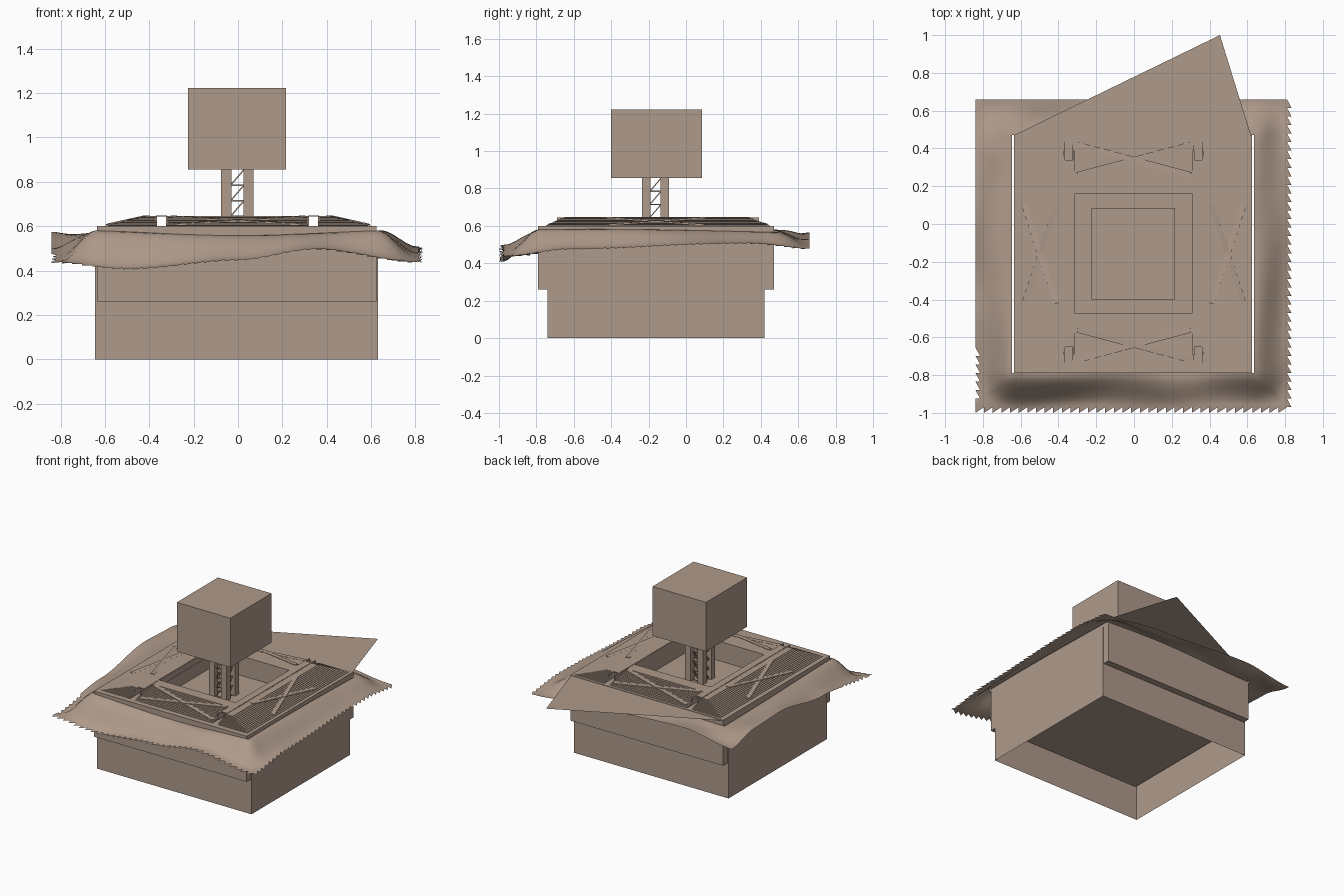
import bpy, bmesh, math
from mathutils import Vector

if "Cube" in bpy.data.objects:
    bpy.data.objects.remove(bpy.data.objects["Cube"], do_unlink=True)

# Single warm clay colour
CLAY = (0.43, 0.325, 0.258, 1)
mat = bpy.data.materials.new("warm_clay")
mat.use_nodes = True
mat.diffuse_color = CLAY
mat.node_tree.nodes["Principled BSDF"].inputs["Base Color"].default_value = CLAY


def finish(bm, name, fix=True):
    if fix:
        bmesh.ops.recalc_face_normals(bm, faces=bm.faces)
    mesh = bpy.data.meshes.new(name)
    bm.to_mesh(mesh)
    bm.free()
    mesh.materials.append(mat)
    obj = bpy.data.objects.new(name, mesh)
    bpy.context.collection.objects.link(obj)
    return obj


def add_box(bm, x0, x1, y0, y1, z0, z1):
    verts = bmesh.ops.create_cube(bm, size=1)["verts"]
    for v in verts:
        v.co = Vector((x0 if v.co.x < 0 else x1, y0 if v.co.y < 0 else y1, z0 if v.co.z < 0 else z1))


def add_bar(bm, a, b, width, thick):
    a, b = Vector(a), Vector(b)
    rot = (b - a).to_track_quat('X', 'Z')
    for v in bmesh.ops.create_cube(bm, size=1)["verts"]:
        v.co = (a + b) / 2 + rot @ Vector((v.co.x * (b - a).length, v.co.y * width, v.co.z * thick))


def loft(name, loops, caps):
    """Join rectangular loops given as (x0, x1, y0, y1, z)."""
    bm = bmesh.new()
    rings = [[bm.verts.new(p) for p in ((x0, y0, z), (x1, y0, z), (x1, y1, z), (x0, y1, z))]
             for x0, x1, y0, y1, z in loops]
    for r, s in zip(rings, rings[1:]):
        for i in range(4):
            j = (i + 1) % 4
            bm.faces.new((r[i], r[j], s[j], s[i]))
    if caps:
        bm.faces.new(rings[0])
        bm.faces.new(rings[-1])
    return finish(bm, name)


# Open-bottomed base and the overhanging body with its central pit
lower = (-0.645, 0.63, -0.74, 0.42)
upper = (-0.635, 0.625, -0.79, 0.47)
pit = (-0.325, 0.315, -0.47, 0.16)
loft("base_walls", [lower + (0,), lower + (0.55,)], False)
loft("upper_body", [upper + (0.26,), upper + (0.60,), pit + (0.60,), pit + (0.50,)], True)

# Fine terraces on all four sides of the pit
STEPS = 14
bm = bmesh.new()
for i in range(STEPS):
    t = i / (STEPS - 1)
    z0, z1 = 0.60 + 0.045 * i / STEPS, 0.60 + 0.045 * (i + 1) / STEPS
    xo = 0.60 - 0.18 * t
    yf, yb = -0.75 + 0.09 * t, 0.45 - 0.11 * t
    add_box(bm, -xo, -0.365, yf, yb, z0, z1)
    add_box(bm, 0.36, xo, yf, yb, z0, z1)
    add_box(bm, -0.325, 0.315, -0.75 + 0.2 * t, pit[2], z0, z1)
    add_box(bm, -0.325, 0.315, pit[3], 0.45 - 0.2 * t, z0, z1)
finish(bm, "terraces")

# Hollow beams running front to back
bm = bmesh.new()
for c in (-0.345, 0.34):
    for s in (-1, 1):
        add_box(bm, c + s * 0.025 - 0.004, c + s * 0.025 + 0.004, -0.69, 0.39, 0.60, 0.646)
    add_box(bm, c - 0.025, c + 0.025, -0.65, 0.34, 0.643, 0.648)
finish(bm, "hollow_beams")

# Flat crossed braces lying over the terraces
bm = bmesh.new()
for s in (-1, 1):
    for a, b in ((-0.42, 0.10), (0.10, -0.42)):
        add_bar(bm, (s * 0.41, a, 0.646), (s * 0.58, b, 0.608), 0.03, 0.005)
    for y0, y1 in ((-0.56, -0.72), (0.26, 0.42)):
        add_bar(bm, (-0.3 * s, y0, 0.646), (0.3 * s, y1, 0.610), 0.03, 0.005)
finish(bm, "cross_braces")

# Four columns, zigzag lattice and the raised block
cx, cy, off, half = -0.003, -0.163, 0.05, 0.023
bm = bmesh.new()
for sx in (-1, 1):
    for sy in (-1, 1):
        x, y = cx + sx * off, cy + sy * off
        add_box(bm, x - half, x + half, y - half, y + half, 0.50, 0.86)
finish(bm, "columns")

bm = bmesh.new()
LEVEL = 0.07
for k in range(5):
    z = 0.505 + k * LEVEL
    d = 0.03
    for s in (-1, 1):
        e = s * off
        for z2 in (z, z + LEVEL):
            add_bar(bm, (cx - d, cy + e, z), (cx + d, cy + e, z2), 0.006, 0.006)
            add_bar(bm, (cx + e, cy - d, z), (cx + e, cy + d, z2), 0.006, 0.006)
finish(bm, "column_lattice")

bm = bmesh.new()
add_box(bm, -0.225, 0.217, -0.40, 0.085, 0.855, 1.222)
finish(bm, "raised_block")

# Flat pointed sheet level with the roof at the back
bm = bmesh.new()
bm.faces.new([bm.verts.new(p) for p in ((-0.635, 0.47, 0.597), (0.625, 0.45, 0.597), (0.455, 1.0, 0.597))])
finish(bm, "back_flap")


# Draped cloth skirt: height of each rim is interpolated smoothly
def height(keys, p):
    for (a, za), (b, zb) in zip(keys, keys[1:]):
        if p <= b:
            t = max(0, (p - a) / (b - a))
            return za + (zb - za) * t * t * (3 - 2 * t)
    return keys[-1][1]


FRONT = [(-0.84, 0.44), (-0.5, 0.41), (0, 0.45), (0.35, 0.50), (0.81, 0.44)]
RIGHT = [(-0.97, 0.44), (-0.6, 0.48), (0.35, 0.51), (0.66, 0.48)]
BACK = [(-0.84, 0.51), (-0.45, 0.565), (0.3, 0.53), (0.81, 0.48)]
LEFT = [(-0.97, 0.44), (-0.4, 0.50), (0.1, 0.575), (0.4, 0.565), (0.66, 0.51)]
X0, X1, Y0, Y1 = -0.84, 0.81, -0.97, 0.66
IX0, IX1, IY0, IY1 = -0.645, 0.635, -0.79, 0.47
N, ROWS, REACH = 36, 10, 0.185
sides = [  # outer start, outer end, inner start, inner end, heights, axis, outward
    ((X0, Y0), (X1, Y0), (IX0, IY0), (IX1, IY0), FRONT, 0, (0, -1)),
    ((X1, Y0), (X1, Y1), (IX1, IY0), (IX1, IY1), RIGHT, 1, (1, 0)),
    ((X1, Y1), (X0, Y1), (IX1, IY1), (IX0, IY1), BACK, 0, (0, 1)),
    ((X0, Y1), (X0, Y0), (IX0, IY1), (IX0, IY0), LEFT, 1, (-1, 0)),
]
bm = bmesh.new()
rows, outward = [], []
for oa, ob, ia, ib, keys, axis, out in sides:
    for k in range(N):
        t = k / N
        o, i = Vector(oa).lerp(Vector(ob), t), Vector(ia).lerp(Vector(ib), t)
        zo = height(keys, o[axis])
        if keys is LEFT and o.y < -0.68:
            o.x += 0.025
        zi = 0.570 + 0.012 * math.sin(4 * i.x + 2 * i.y)
        row = []
        for r in range(ROWS + 1):
            p = i.lerp(o, r / ROWS)
            # Distance from the body rounds the corners of the drape
            dx, dy = max(IX0 - p.x, p.x - IX1, 0), max(IY0 - p.y, p.y - IY1, 0)
            f = min(1, math.hypot(dx, dy) / REACH)
            ripple = 0.008 * math.sin(math.pi * f) * math.sin(9 * p.x - 7 * p.y)
            row.append(bm.verts.new((p.x, p.y, zi + (zo - zi) * f * f * (3 - 2 * f) + ripple)))
        rows.append(row)
        outward.append(Vector((*out, 0)))
for k, row in enumerate(rows):
    nxt = rows[(k + 1) % len(rows)]
    for r in range(ROWS):
        bm.faces.new((row[r], row[r + 1], nxt[r + 1], nxt[r]))
    # Torn teeth along the front, the right and the front end of the left
    if k < 2 * N or k > 4 * N - 7:
        reach = 0.03 if k < N else 0.024
        tip = bm.verts.new(row[-1].co + outward[k] * reach - Vector((0, 0, 0.006)))
        bm.faces.new((row[-1], tip, nxt[-1]))
cloth = finish(bm, "draped_cloth", fix=False)
for o in bpy.context.selected_objects:
    o.select_set(False)
cloth.select_set(True)
bpy.context.view_layer.objects.active = cloth
bpy.ops.object.shade_smooth_by_angle(angle=math.radians(60))
